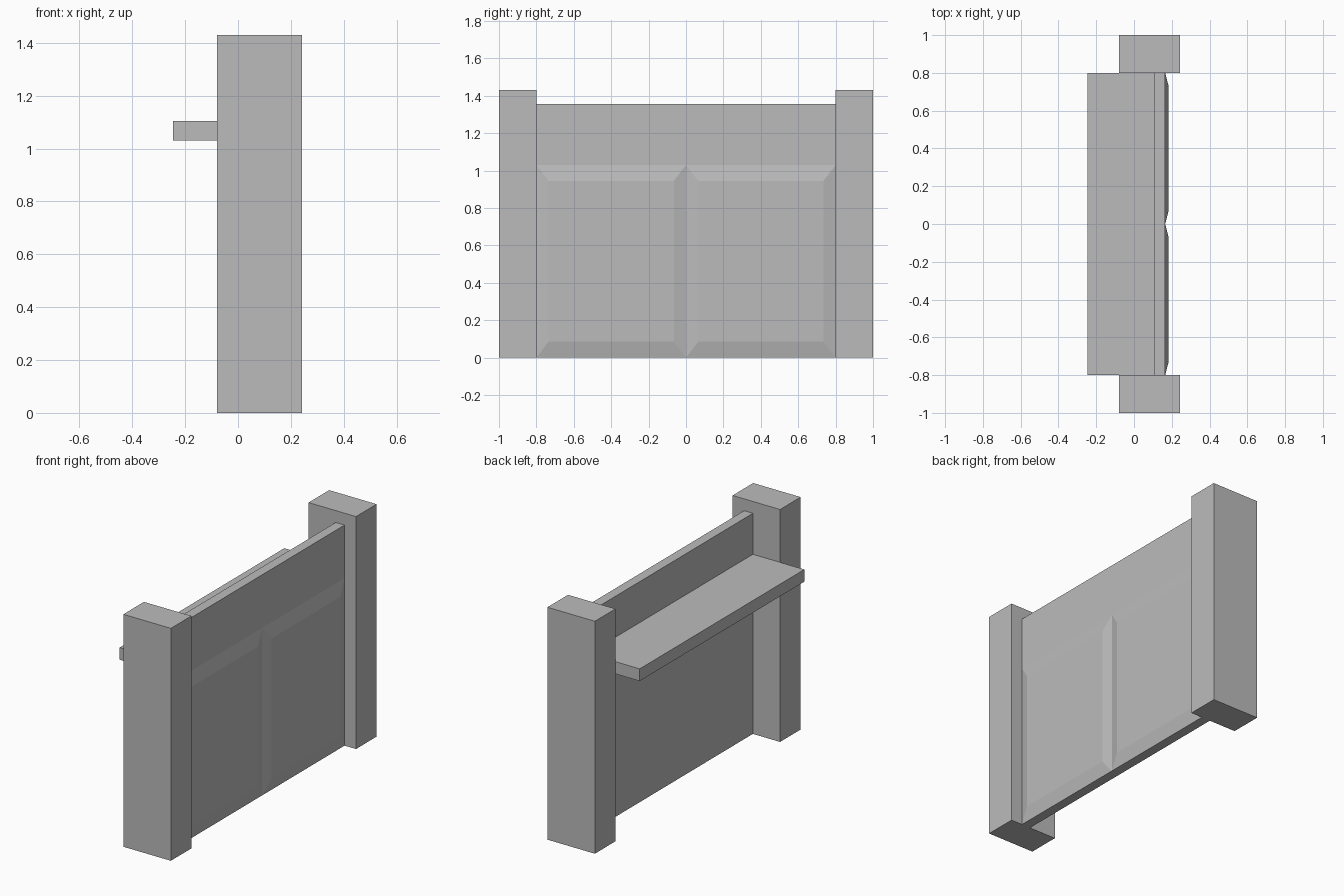
import bpy, bmesh

cube = bpy.data.objects.get("Cube")
if cube:
    bpy.data.objects.remove(cube, do_unlink=True)

grey = bpy.data.materials.new("plain grey")
grey.use_nodes = True
grey.diffuse_color = (0.5, 0.5, 0.5, 1)
grey.node_tree.nodes["Principled BSDF"].inputs["Base Color"].default_value = (0.5, 0.5, 0.5, 1)


def add_box(name, x, y, z):
    """Box from (min, max) ranges on each axis."""
    bm = bmesh.new()
    bmesh.ops.create_cube(bm, size=1)
    for v in bm.verts:
        v.co = [r[0] if c < 0 else r[1] for c, r in zip(v.co, (x, y, z))]
    mesh = bpy.data.meshes.new(name)
    bm.to_mesh(mesh)
    bm.free()
    mesh.materials.append(grey)
    obj = bpy.data.objects.new(name, mesh)
    bpy.context.collection.objects.link(obj)
    return obj


def add_raised_panel(name, x, y, z, margin):
    """Box whose outer +x face is drawn in to leave sloping borders."""
    obj = add_box(name, x, y, z)
    for v in obj.data.vertices:
        if abs(v.co.x - x[1]) < 1e-4:
            v.co.y += margin[0] if abs(v.co.y - y[0]) < 1e-4 else -margin[0]
            v.co.z += margin[1] if abs(v.co.z - z[0]) < 1e-4 else -margin[1]


# End posts
add_box("front_post", (-0.08, 0.243), (-1, -0.8), (0, 1.43))
add_box("back_post", (-0.08, 0.243), (0.8, 1), (0, 1.43))

# Wall between the posts
add_box("wall", (0.105, 0.165), (-0.8, 0.8), (0, 1.357))

# Shelf on the inner side
add_box("shelf", (-0.245, 0.105), (-0.8, 0.8), (1.03, 1.105))

# Raised panels on the outer side
for name, y in (("front_panel", (-0.8, 0)), ("back_panel", (0, 0.8))):
    add_raised_panel(name, (0.165, 0.182), y, (0, 1.03), (0.065, 0.085))
